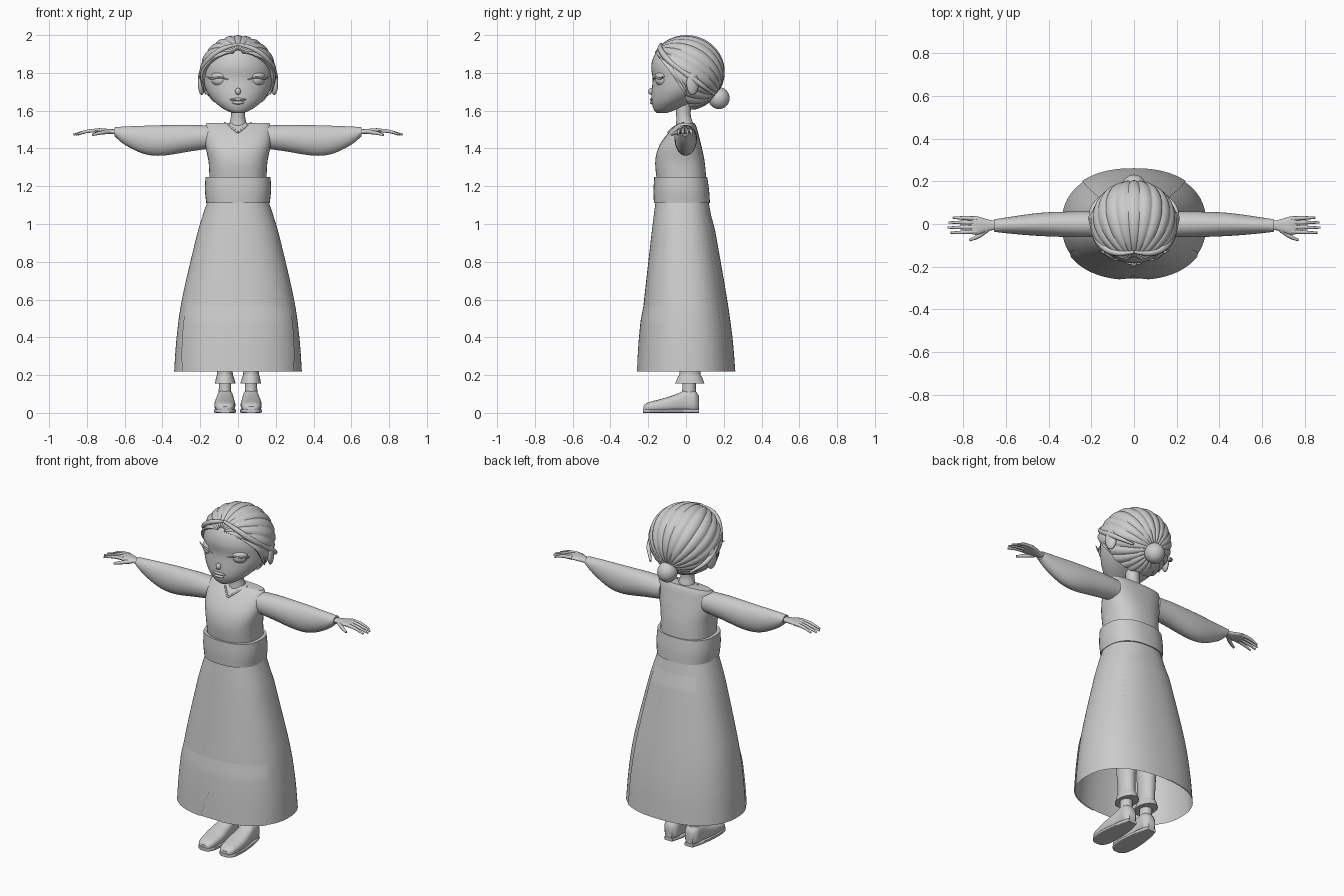
import bpy
import bmesh
from math import sin, cos, pi, tau, radians, copysign
from mathutils import Matrix, Vector

cube = bpy.data.objects.get("Cube")
if cube:
    bpy.data.objects.remove(cube, do_unlink=True)

# One plain clay colour for everything
clay = bpy.data.materials.new("clay_grey")
clay.use_nodes = True
clay.diffuse_color = (0.6, 0.6, 0.6, 1)
shader = next(n for n in clay.node_tree.nodes if n.type == "BSDF_PRINCIPLED")
shader.inputs["Base Color"].default_value = clay.diffuse_color
shader.inputs["Roughness"].default_value = 0.7

# Station axis first, then the two axes of the cross-section
AXES = {"x": (0, 1, 2), "y": (1, 0, 2), "z": (2, 0, 1)}


def finish(name, mesh, mirror=False):
    """Link a smooth-shaded mesh, optionally mirrored across the middle."""
    mesh.name = name
    mesh.materials.clear()
    mesh.materials.append(clay)
    mesh.shade_smooth()
    mesh.set_sharp_from_angle(angle=radians(42))
    obj = bpy.data.objects.new(name, mesh)
    bpy.context.collection.objects.link(obj)
    if mirror:
        obj.modifiers.new("mirror", "MIRROR")
    return obj


def grid(name, rows, closed=True, caps=False, mirror=False):
    """Skin a list of equally long point rows."""
    bm = bmesh.new()
    rings = [[bm.verts.new(p) for p in row] for row in rows]
    count = len(rings[0])
    for lower, upper in zip(rings, rings[1:]):
        for i in range(count if closed else count - 1):
            j = (i + 1) % count
            bm.faces.new((lower[i], lower[j], upper[j], upper[i]))
    if caps:
        bm.faces.new(rings[0][::-1])
        bm.faces.new(rings[-1])
    bmesh.ops.recalc_face_normals(bm, faces=bm.faces)
    mesh = bpy.data.meshes.new(name)
    bm.to_mesh(mesh)
    bm.free()
    return finish(name, mesh, mirror)


def smooth(rows, steps=5):
    """Catmull-Rom interpolation between rows of numbers."""
    padded = [rows[0], *rows, rows[-1]]
    result = []
    for a, b, c, d in zip(padded, padded[1:], padded[2:], padded[3:]):
        for k in range(steps):
            t = k / steps
            result.append([q + t * (r - p) / 2 + t * t * (p - 2.5 * q + 2 * r - s / 2)
                           + t ** 3 * (s - p + 3 * (q - r)) / 2
                           for p, q, r, s in zip(a, b, c, d)])
    return result + [list(rows[-1])]


def section_point(row, axis, angle, power=2, lift=0):
    """Point on a superellipse; row = station, low, high, low, high."""
    station, u, v = AXES[axis]
    point = [0, 0, 0]
    point[station] = row[0]
    for index, low, high, wave in ((u, row[1], row[2], cos(angle)), (v, row[3], row[4], sin(angle))):
        reach = copysign(abs(wave) ** (2 / power), wave)
        point[index] = (low + high) / 2 + (high - low) / 2 * reach + lift * wave
    return point


def loft(name, rows, axis="z", power=2, count=40, caps=True, mirror=False):
    rings = [[section_point(r, axis, tau * i / count, power) for i in range(count)]
             for r in smooth(rows)]
    return grid(name, rings, True, caps, mirror)


def upright(*rows):
    """Rows of height, half width, front, back for symmetrical body parts."""
    return [(z, -w, w, front, back) for z, w, front, back in rows]


def ellipsoid(name, centre, radii, turn=0, mirror=False):
    bm = bmesh.new()
    place = Matrix.Translation(centre) @ Matrix.Rotation(turn, 4, "Z") @ Matrix.Diagonal((*radii, 1))
    bmesh.ops.create_uvsphere(bm, u_segments=28, v_segments=16, radius=1, matrix=place)
    mesh = bpy.data.meshes.new(name)
    bm.to_mesh(mesh)
    bm.free()
    return finish(name, mesh, mirror)


def tube(name, points, radii, mirror=True):
    """Tapered round strand through the points."""
    curve = bpy.data.curves.new(name, "CURVE")
    curve.dimensions = "3D"
    curve.bevel_depth = 1
    curve.bevel_resolution = 3
    curve.use_fill_caps = True
    spline = curve.splines.new("BEZIER")
    spline.resolution_u = 8
    spline.bezier_points.add(len(points) - 1)
    for knot, position, radius in zip(spline.bezier_points, points, radii):
        knot.co = position
        knot.radius = radius
        knot.handle_left_type = knot.handle_right_type = "AUTO"
    path = bpy.data.objects.new(name + "_path", curve)
    bpy.context.collection.objects.link(path)
    graph = bpy.context.evaluated_depsgraph_get()
    mesh = bpy.data.meshes.new_from_object(path.evaluated_get(graph))
    bpy.data.objects.remove(path, do_unlink=True)
    return finish(name, mesh, mirror)


# Bodice, sash and neck
loft("bodice", upright((1.2, .15, -.15, .11), (1.32, .155, -.163, .1), (1.4, .17, -.148, .085),
                       (1.46, .177, -.112, .07), (1.51, .175, -.067, .057),
                       (1.535, .165, -.035, .045)), power=2.4)
loft("sash", upright((1.11, .168, -.17, .127), (1.18, .175, -.172, .122), (1.25, .172, -.168, .112)), power=2.4)
loft("neck", upright((1.48, .06, -.06, .05), (1.54, .044, -.052, .035), (1.58, .037, -.052, .025),
                     (1.66, .04, -.055, .03)))
tube("collar_edge", [(.07, -.012, 1.535), (.04, -.06, 1.515), (0, -.096, 1.484)], [.005] * 3)

# Skirt with lapped panels that rise out of the cloth near the hem
skirt_rows = smooth(upright((1.14, .155, -.158, .115), (1.02, .195, -.174, .138), (.9, .228, -.188, .16),
                            (.6, .297, -.222, .212), (.4, .325, -.243, .24), (.22, .338, -.256, .255)), 8)
loft_rings = [[section_point(r, "z", tau * i / 72, 2.3) for i in range(72)] for r in skirt_rows]
grid("skirt", loft_rings)


def skirt_panel(name, top, edges, mirror):
    rows = []
    for r in skirt_rows:
        if r[0] < top:
            start, end = edges(r[0])
            lift = min(.006, (top - r[0]) * .08 - .003)
            rows.append([section_point(r, "z", start + (end - start) * i / 30, 2.3, lift) for i in range(31)])
    return grid(name, rows, closed=False, mirror=mirror)


def front_edges(z):
    gap = .16 * max(0, (.5 - z) / .28) ** 2
    return -pi / 2 + gap, radians(-28) - gap / 2


skirt_panel("front_skirt_panels", .6, front_edges, True)
skirt_panel("back_skirt_panel", 1.08, lambda z: (radians(48), radians(132)), False)

# Sleeves and hands
loft("sleeves", [(.14, -.06, .055, 1.4, 1.52), (.25, -.062, .058, 1.385, 1.525), (.4, -.058, .055, 1.362, 1.523),
                 (.5, -.052, .045, 1.372, 1.52), (.6, -.043, .03, 1.42, 1.516),
                 (.655, -.036, .022, 1.466, 1.512)], "x", mirror=True)
loft("palms", [(.62, -.028, .014, 1.475, 1.5), (.67, -.03, .018, 1.476, 1.502),
               (.735, -.05, .036, 1.484, 1.507), (.765, -.045, .034, 1.485, 1.5)], "x", 2.4, 20, mirror=True)
for finger, side, reach in (("little", .028, .848), ("ring", .007, .868),
                            ("middle", -.016, .872), ("index", -.039, .858)):
    tube(finger + "_fingers", [(.735, side * .9, 1.496), (.8, side, 1.49), (reach, side * 1.05, 1.473)],
         [.011, .009, .005])
tube("thumbs", [(.685, -.025, 1.488), (.73, -.058, 1.482), (.77, -.076, 1.472)], [.012, .01, .006])

# Trousers, ankles and shoes
loft("trouser_legs", [(.155, .012, .122, -.058, .098), (.19, .022, .116, -.044, .085),
                      (.23, .028, .112, -.035, .075), (.5, .02, .125, -.05, .08),
                      (1.05, .01, .13, -.08, .08)], mirror=True)
loft("ankles", [(.06, .032, .106, -.03, .06), (.12, .036, .102, -.02, .052), (.2, .036, .102, -.02, .055)],
     count=24, mirror=True)
loft("shoes", [(-.226, .045, .095, .01, .035), (-.2, .024, .116, .004, .055), (-.12, .014, .125, .004, .077),
               (-.05, .019, .12, .004, .1), (0, .023, .113, .004, .122),
               (.045, .025, .11, .004, .118), (.068, .045, .09, .012, .09)], "y", 2.6, 32, mirror=True)
loft("shoe_soles", [(-.228, .045, .095, 0, .02), (-.2, .02, .12, 0, .02), (-.12, .01, .128, 0, .02),
                    (0, .02, .115, 0, .02), (.07, .04, .095, 0, .02)], "y", 6, 24, mirror=True)

# Head and face
loft("head", upright((1.588, .03, -.155, -.1), (1.605, .07, -.17, -.055), (1.64, .118, -.181, .02),
                     (1.68, .153, -.183, .09), (1.72, .174, -.18, .13), (1.77, .184, -.177, .155),
                     (1.83, .183, -.184, .165), (1.88, .167, -.174, .155), (1.92, .143, -.15, .12),
                     (1.95, .11, -.118, .09), (1.975, .04, -.05, .04)))
ellipsoid("nose", (0, -.183, 1.702), (.015, .017, .018))
ellipsoid("upper_lip", (0, -.177, 1.659), (.042, .015, .008))
ellipsoid("lower_lip", (0, -.175, 1.643), (.032, .016, .01))
ellipsoid("eyes", (.1, -.127, 1.762), (.044, .032, .033), radians(30), True)
ellipsoid("eyelids", (.1, -.127, 1.782), (.047, .034, .024), radians(30), True)
tube("eyelashes", [(.05, -.172, 1.764), (.1, -.163, 1.776), (.145, -.132, 1.77), (.168, -.122, 1.782)],
     [.003, .005, .005, .002])
ellipsoid("ears", (.192, .035, 1.745), (.018, .034, .062), radians(20), True)

# Hair: ridged strands running from the front parting to the bun
bun_way = Vector((0, .84, -.54)).normalized()
crown_way = Vector((0, .54, .84)).normalized()
hairline = [(-90, 45), (-55, 58), (-28, 76), (-12, 112), (-2, 152), (8, 173), (90, 173)]


def hair_reach(height):
    for (a, low), (b, high) in zip(hairline, hairline[1:]):
        if height <= b:
            return radians(low + (high - low) * (height - a) / (b - a))
    return radians(hairline[-1][1])


hair_rows = []
for step in range(33):
    row = []
    for i in range(220):
        phi = tau * i / 220
        height = min(90, 90 - abs((phi - pi / 2 + pi) % tau - pi) * 180 / pi)
        theta = .05 + (hair_reach(height) - .05) * min(step, 31) / 31
        way = bun_way * cos(theta) + (Vector((1, 0, 0)) * cos(phi) + crown_way * sin(phi)) * sin(theta)
        ridge = abs(sin(11 * phi + .5 * cos(phi) * sin(theta)))
        size = .975 + .042 * ridge ** .7 * sin(theta) ** .5 - (.1 if step == 32 else 0)
        row.append((way.x * .2 * size, way.y * .204 * size, 1.8 + way.z * .197 * size))
    hair_rows.append(row)
grid("swept_hair", hair_rows)
ellipsoid("hair_bun", (0, .175, 1.666), (.056, .056, .058))
tube("front_locks", [(0, -.132, 1.952), (.085, -.135, 1.925), (.15, -.1, 1.875), (.188, -.02, 1.81),
                     (.192, .07, 1.745), (.13, .15, 1.685)], [.008, .014, .016, .016, .014, .006])
tube("temple_locks", [(.17, -.075, 1.86), (.189, -.045, 1.79), (.184, -.01, 1.73), (.172, .005, 1.685)],
     [.008, .01, .007, .002])
